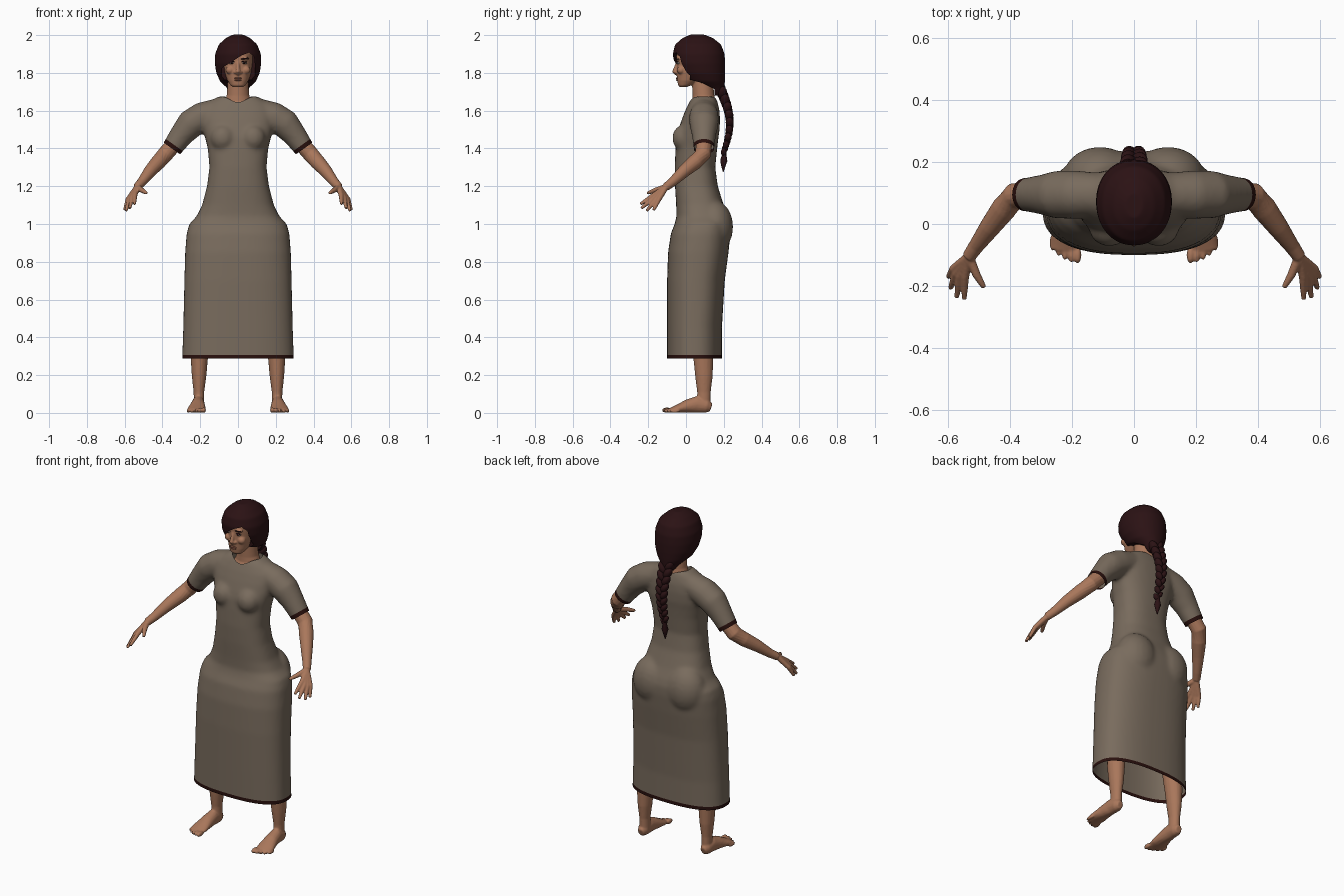
import bpy, bmesh, math
from mathutils import Vector, Matrix

if "Cube" in bpy.data.objects:
    bpy.data.objects.remove(bpy.data.objects["Cube"])


def material(name, rgb):
    m = bpy.data.materials.new(name)
    m.use_nodes = True
    m.diffuse_color = (*rgb, 1)
    node = next(n for n in m.node_tree.nodes if n.type == 'BSDF_PRINCIPLED')
    node.inputs["Base Color"].default_value = (*rgb, 1)
    node.inputs["Roughness"].default_value = 0.8
    return m


SKIN = material("brown skin", (0.40, 0.185, 0.105))
LIP = material("lip brown", (0.29, 0.11, 0.07))
CLOTH = material("taupe cloth", (0.19, 0.148, 0.11))
TRIM = material("dark trim", (0.022, 0.005, 0.004))
HAIR = material("dark hair", (0.024, 0.006, 0.007))
EYE = material("eye white", (0.45, 0.38, 0.33))


def skin_rings(bm, rings):
    """Bridge rings of points and cap both ends."""
    loops = [[bm.verts.new(p) for p in ring] for ring in rings]
    n = len(loops[0])
    for a, b in zip(loops, loops[1:]):
        for i in range(n):
            bm.faces.new((a[i], a[(i + 1) % n], b[(i + 1) % n], b[i]))
    bm.faces.new(loops[0][::-1])
    bm.faces.new(loops[-1])


def spow(v, e):
    return math.copysign(abs(v) ** (2 / e), v)


def loft(bm, sections, e=2.3, n=48):
    """Stack level sections given as (height, half width, front, back)."""
    angles = [math.tau * i / n for i in range(n)]
    skin_rings(bm, [[(hw * spow(math.cos(a), e),
                      (yf + yb) / 2 + (yb - yf) / 2 * spow(math.sin(a), e), z)
                     for a in angles] for z, hw, yf, yb in sections])


def tube(bm, pts, hint=(0, 1, 0), n=16):
    """Tube along points given as (x, y, z, radius[, other radius])."""
    pos = [Vector(p[:3]) for p in pts]
    rings = []
    for i, p in enumerate(pts):
        t = (pos[min(i + 1, len(pos) - 1)] - pos[max(i - 1, 0)]).normalized()
        u = Vector(hint).cross(t).normalized()
        v = t.cross(u)
        rings.append([pos[i] + u * p[3] * math.cos(a) + v * p[-1] * math.sin(a)
                      for a in (math.tau * k / n for k in range(n))])
    skin_rings(bm, rings)


def ball(bm, centre, size, tilt=0):
    mat = (Matrix.Translation(centre) @ Matrix.Rotation(tilt, 4, 'Y')
           @ Matrix.Diagonal((*size, 1)))
    bmesh.ops.create_uvsphere(bm, u_segments=20, v_segments=12, radius=1, matrix=mat)


def part(name, bm, mats, voxel=0, smooth=0, mirror=False, cutters=()):
    """Make an object, fuse its pieces, cut it and bake the modifiers."""
    bmesh.ops.recalc_face_normals(bm, faces=bm.faces)
    mesh = bpy.data.meshes.new(name)
    bm.to_mesh(mesh)
    bm.free()
    for m in mats:
        mesh.materials.append(m)
    ob = bpy.data.objects.new(name, mesh)
    bpy.context.collection.objects.link(ob)
    if voxel:
        mod = ob.modifiers.new("fuse", 'REMESH')
        mod.mode, mod.voxel_size = 'VOXEL', voxel
    if smooth:
        mod = ob.modifiers.new("relax", 'SMOOTH')
        mod.factor, mod.iterations = 0.5, smooth
    for c in cutters:
        mod = ob.modifiers.new("cut", 'BOOLEAN')
        mod.operation, mod.solver, mod.object = 'DIFFERENCE', 'EXACT', c
    if mirror:
        ob.modifiers.new("mirror", 'MIRROR').use_mirror_merge = False
    deps = bpy.context.evaluated_depsgraph_get()
    baked = bpy.data.meshes.new_from_object(ob.evaluated_get(deps))
    ob.modifiers.clear()
    ob.data = baked
    baked.materials.clear()
    for m in mats:
        baked.materials.append(m)
    for f in baked.polygons:
        f.material_index = 0
    for c in cutters:
        bpy.data.objects.remove(c)
    return ob


def shade(ob, angle=50):
    bpy.ops.object.select_all(action='DESELECT')
    ob.select_set(True)
    bpy.context.view_layer.objects.active = ob
    bpy.ops.object.shade_smooth_by_angle(angle=math.radians(angle))


def prism(name, ring, offset):
    """Extruded polygon used as a cutter."""
    bm = bmesh.new()
    skin_rings(bm, [ring, [tuple(Vector(p) + Vector(offset)) for p in ring]])
    ob = part(name, bm, [])
    ob.hide_render = True
    return ob


# Dress: skirt and bodice loft, bust, seat and sleeves fused together
bm = bmesh.new()
loft(bm, [(.25, .297, -.10, .19), (.45, .29, -.10, .19), (.7, .284, -.10, .205),
          (.85, .28, -.095, .225), (.95, .272, -.08, .235), (1.0, .258, -.06, .235),
          (1.04, .22, -.05, .225), (1.1, .19, -.052, .20), (1.2, .164, -.058, .168),
          (1.3, .151, -.06, .155), (1.4, .16, -.055, .165), (1.46, .175, -.05, .172),
          (1.5, .185, -.04, .178), (1.56, .19, -.02, .18), (1.61, .18, .0, .176),
          (1.65, .145, .02, .165), (1.675, .105, .035, .155)], 2.5)
for s in (1, -1):
    ball(bm, (s * .08, -.012, 1.455), (.066, .061, .07))
    ball(bm, (s * .11, .15, .985), (.12, .10, .14))
    tube(bm, [(s * .08, .095, 1.605, .068), (s * .19, .095, 1.567, .079),
              (s * .25, .095, 1.53, .078), (s * .30, .095, 1.47, .064),
              (s * .35, .095, 1.40, .055), (s * .37, .095, 1.372, .055)])
hole = prism("neck_cutter", [(.086 * math.cos(a), .09 + .072 * math.sin(a), 1.615)
                             for a in (math.tau * i / 40 for i in range(40))], (0, 0, .2))
dress = part("dress", bm, [CLOTH, TRIM], .011, 8, cutters=[hole])

# Open the hem and sleeve ends, and mark the dark trim bands
bm = bmesh.new()
bm.from_mesh(dress.data)


def slice_at(faces, co, no, clear):
    geom = set(faces)
    for f in faces:
        geom.update(f.verts)
        geom.update(f.edges)
    bmesh.ops.bisect_plane(bm, geom=list(geom), plane_co=co, plane_no=no, clear_outer=clear)


slice_at(bm.faces[:], (0, 0, .287), (0, 0, -1), True)
slice_at(bm.faces[:], (0, 0, .307), (0, 0, -1), False)
for s in (1, -1):
    axis = Vector((s * .58, 0, -.81)).normalized()
    end = Vector((s * .35, .095, 1.40))
    for co, clear in ((end, True), (end - axis * .022, False)):
        slice_at([f for f in bm.faces if s * f.calc_center_median().x > .25
                  and f.calc_center_median().z > 1.3], co, axis, clear)
    for f in bm.faces:
        c = f.calc_center_median()
        if c.z < .307 or (s * c.x > .25 and c.z > 1.3 and (c - end).dot(axis) > -.022):
            f.material_index = 1
bm.to_mesh(dress.data)
bm.free()
shade(dress)

# Arms: forearm, then each digit runs from the wrist through its knuckle
bm = bmesh.new()
wrist = (.533, -.105, 1.197)
tube(bm, [(.30, .10, 1.465, .044), (.385, .09, 1.37, .043), (.42, .05, 1.33, .041),
          (.465, -.01, 1.28, .034), (.51, -.072, 1.222, .025), (*wrist, .022)], (0, 0, 1))
for knuckle, tip in [((.546, -.172, 1.152), (.548, -.242, 1.105)),
                     ((.562, -.170, 1.138), (.573, -.237, 1.083)),
                     ((.575, -.160, 1.130), (.593, -.208, 1.070)),
                     ((.584, -.145, 1.128), (.600, -.172, 1.073)),
                     ((.508, -.165, 1.178), (.484, -.205, 1.163))]:
    tube(bm, [(*wrist, .016), (*knuckle, .0135),
              (*Vector(knuckle).lerp(Vector(tip), .55), .011), (*tip, .008)], (0, 0, 1), 10)
shade(part("arms", bm, [SKIN], .0042, 3, mirror=True))

# Legs with feet and toes
bm = bmesh.new()
tube(bm, [(.206, .095, .04, .028, .034), (.207, .095, .11, .028, .036),
          (.206, .095, .19, .038, .046), (.205, .092, .29, .046, .053),
          (.195, .085, .40, .048, .055), (.18, .07, .50, .054, .056), (.14, .07, .88, .085, .09)])
tube(bm, [(.208, .133, .028, .018, .022), (.209, .11, .036, .031, .036),
          (.211, .06, .045, .034, .045), (.214, .01, .036, .040, .036),
          (.219, -.045, .022, .049, .022), (.222, -.085, .013, .046, .012)], (0, 0, 1))
for i in range(5):
    r = .0145 - .0012 * i
    ball(bm, (.182 + .0205 * i, -.10 + .0025 * i * i, r), (r * .85, .028, r))
shade(part("legs", bm, [SKIN], .005, 3, mirror=True))

# Head and neck
bm = bmesh.new()
loft(bm, [(1.724, .026, -.032, .0), (1.735, .040, -.042, .03), (1.76, .056, -.046, .08),
          (1.80, .070, -.049, .13), (1.84, .077, -.048, .15), (1.868, .08, -.05, .155),
          (1.90, .08, -.052, .16), (1.95, .068, -.03, .15), (1.975, .04, .0, .11)], 2.2)
loft(bm, [(1.59, .092, .018, .165), (1.625, .086, .022, .16), (1.65, .071, .034, .155),
          (1.68, .06, .035, .15), (1.78, .052, .03, .14)], 2)
tube(bm, [(0, -.043, 1.862, .008), (0, -.053, 1.83, .010), (0, -.061, 1.808, .013),
          (0, -.048, 1.795, .011)])
for s in (1, -1):
    ball(bm, (s * .014, -.05, 1.803), (.009, .011, .008))
    ball(bm, (s * .034, -.042, 1.878), (.026, .012, .008), s * .12)
    ball(bm, (s * .042, -.026, 1.815), (.024, .022, .022))
shade(part("head", bm, [SKIN], .0042, 3))

# Facial details
bm = bmesh.new()
ball(bm, (0, -.047, 1.771), (.022, .007, .0045))
ball(bm, (0, -.046, 1.762), (.018, .007, .005))
shade(part("lips", bm, [LIP]))
for name, x, y, z, size, tilt, mat in [
        ("eyes", .033, -.040, 1.853, (.014, .011, .006), .1, EYE),
        ("irises", .033, -.048, 1.853, (.006, .005, .0055), 0, HAIR),
        ("eyelashes", .033, -.046, 1.859, (.016, .007, .0025), .1, HAIR),
        ("eyebrows", .036, -.050, 1.876, (.022, .006, .0035), -.12, HAIR)]:
    bm = bmesh.new()
    for s in (1, -1):
        ball(bm, (s * x, y, z), size, s * tilt)
    shade(part(name, bm, [mat]))

# Hair: full shell with a swept face opening and a sloping underside
face = prism("face_cutter", [(x, -.2, z) for x, z in [
    (-.092, 1.65), (-.086, 1.825), (-.04, 1.855), (.02, 1.893), (.06, 1.908),
    (.085, 1.885), (.09, 1.84), (.092, 1.65)]], (0, .222, 0))
nape = prism("nape_cutter", [(-.3, y, z) for y, z in [
    (-.2, 1.5), (-.2, 1.768), (.03, 1.762), (.09, 1.745), (.15, 1.715), (.16, 1.5)]], (.6, 0, 0))
bm = bmesh.new()
loft(bm, [(1.68, .03, .14, .20), (1.72, .058, .07, .203), (1.755, .095, .0, .206),
          (1.80, .115, -.04, .208), (1.85, .123, -.063, .208), (1.90, .121, -.07, .204),
          (1.95, .102, -.058, .186), (1.983, .066, -.02, .145), (2.002, .03, .02, .10)], 2.1)
shade(part("hair", bm, [HAIR], .007, 4, cutters=[face, nape]), 40)

# Braid: crossing tilted lobes that shrink toward a loose tail
bm = bmesh.new()
LOBES = 18
for i in range(LOBES):
    t = i / (LOBES - 1)
    s = 1 if i % 2 else -1
    r = .031 - .014 * t
    y = .182 + .04 * math.sin(math.pi * t) + .018 * t
    ball(bm, (s * r * .62, y, 1.715 - .335 * t), (r * .75, r * .9, r * 1.25), s * .55)
tube(bm, [(0, .20, 1.39, .016), (0, .202, 1.365, .012), (0, .2, 1.335, .019),
          (0, .198, 1.31, .012), (0, .197, 1.275, .002)], n=12)
shade(part("braid", bm, [HAIR]))
